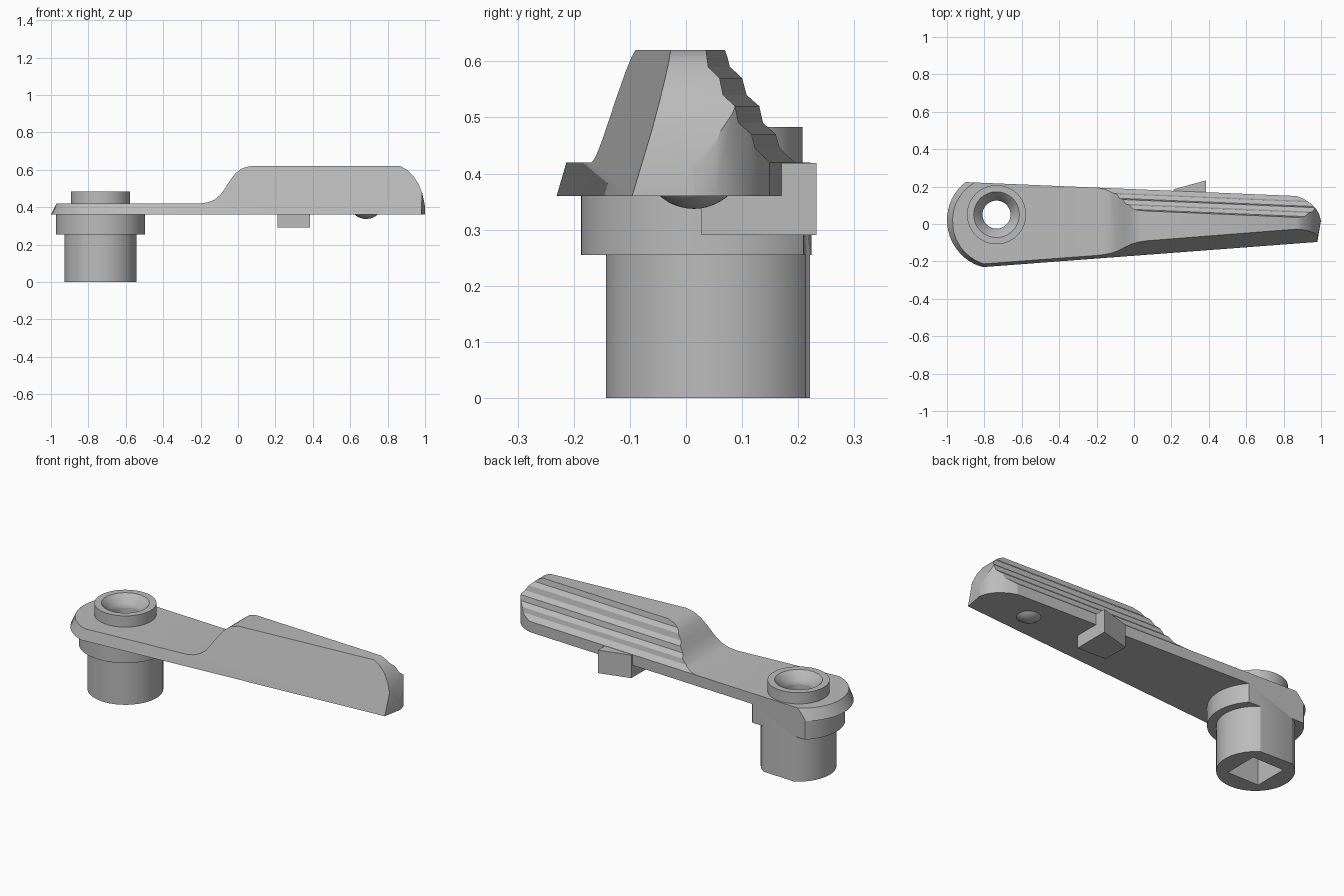
import bpy, bmesh
from math import cos, sin, pi, radians

if "Cube" in bpy.data.objects:
    bpy.data.objects.remove(bpy.data.objects["Cube"])

grey = bpy.data.materials.new("plain grey")
grey.use_nodes = True
grey.diffuse_color = (0.5, 0.5, 0.5, 1)
grey.node_tree.nodes["Principled BSDF"].inputs["Base Color"].default_value = (0.5, 0.5, 0.5, 1)

PIVOT = (-0.735, 0.05)   # axis of the boss
BASE, STEP, TOP = 0.36, 0.42, 0.62


def loft(name, rings):
    """Closed solid through rings of equal length, capped at both ends."""
    bm = bmesh.new()
    loops = [[bm.verts.new(p) for p in ring] for ring in rings]
    n = len(loops[0])
    for a, b in zip(loops, loops[1:]):
        for i in range(n):
            j = (i + 1) % n
            bm.faces.new((a[i], a[j], b[j], b[i]))
    bm.faces.new(loops[0])
    bm.faces.new(loops[-1])
    bmesh.ops.recalc_face_normals(bm, faces=bm.faces)
    mesh = bpy.data.meshes.new(name)
    bm.to_mesh(mesh)
    bm.free()
    obj = bpy.data.objects.new(name, mesh)
    bpy.context.collection.objects.link(obj)
    obj.data.materials.append(grey)
    return obj


def turned(name, profile, sides=64):
    """Stack of circles (radius, z) around the boss axis."""
    return loft(name, [[(PIVOT[0] + r * cos(2 * pi * i / sides),
                         PIVOT[1] + r * sin(2 * pi * i / sides), z)
                        for i in range(sides)] for r, z in profile])


def select(obj):
    bpy.ops.object.select_all(action='DESELECT')
    obj.select_set(True)
    bpy.context.view_layer.objects.active = obj


def combine(obj, tool, operation):
    mod = obj.modifiers.new("cut", 'BOOLEAN')
    mod.operation, mod.solver, mod.object = operation, 'EXACT', tool
    select(obj)
    bpy.ops.object.modifier_apply(modifier=mod.name)


def back_edge(x):
    return 0.217 - 0.042 * (x - PIVOT[0])


# Lever side silhouette
side = [(-1.1, BASE), (-1.1, STEP), (-0.2, STEP), (-0.16, 0.426), (-0.125, 0.44),
        (-0.095, 0.465), (-0.07, 0.5), (-0.045, 0.54), (-0.015, 0.58), (0.02, 0.607),
        (0.065, TOP), (0.866, TOP), (0.9, 0.602), (0.935, 0.57), (0.965, 0.525),
        (0.985, 0.475), (0.997, 0.42), (1.0, 0.4), (1.0, BASE)]
lever = loft("lever", [[(x, y, z) for x, z in side] for y in (-0.5, 0.5)])


# Plan outline, drawn in towards the top along the front and the round end
def plan(z):
    h = z - BASE
    ring = []
    for i in range(25):
        t = i / 24
        a = radians(254.5 - 150 * t)
        r = 0.26 - h * (0.3 + 0.2 * min(1, 2 * t))
        ring.append((-0.74 + r * cos(a), 0.02 + r * sin(a), z))
    ring += [(x, y, z) for x, y in
             [(-0.6, 0.45), (0.75, 0.4), (0.87, 0.149), (0.91, 0.133), (0.945, 0.11),
              (0.972, 0.083), (0.99, 0.053), (1.0, 0.015)]]
    ring.append((0.98 + 0.035 * h, -0.096 + 0.3 * h, z))
    return ring


outline = loft("outline_tool", [plan(0.3), plan(0.7)])

# Stepped grip ridges and flat back, running parallel to the back edge
grip = [(0, -0.1), (0, STEP), (0.024, 0.445), (0.03, 0.47), (0.052, 0.49), (0.058, 0.52),
        (0.08, 0.54), (0.087, 0.57), (0.108, 0.59), (0.114, TOP), (0.13, 0.7),
        (0.9, 0.7), (0.9, -0.1)]
ridges = loft("ridge_tool", [[(x, back_edge(x) - d, z) for d, z in grip]
                             for x in (-1.3, 1.3)])

# Boss, collar and bore
boss = turned("pivot_boss", [(0.193, 0), (0.193, 0.255), (0.2375, 0.255), (0.2375, BASE)])
collar = turned("top_collar", [(0.158, 0.4), (0.158, 0.483)])
bore = turned("bore_tool", [(0.075, -0.1), (0.075, 0.42), (0.082, 0.44),
                            (0.122, 0.483), (0.14, 0.5)])
s = 0.096
socket = loft("socket_tool", [[(PIVOT[0] + i * s, PIVOT[1] + j * s, z) for i, j in
                               ((-1, -1), (1, -1), (1, 1), (-1, 1))] for z in (-0.1, 0.3)])

combine(lever, outline, 'INTERSECT')
combine(lever, ridges, 'INTERSECT')
combine(boss, ridges, 'INTERSECT')
combine(boss, socket, 'DIFFERENCE')
for part in (lever, boss, collar):
    combine(part, bore, 'DIFFERENCE')
for tool in (outline, ridges, bore, socket):
    bpy.data.objects.remove(tool)

# Stop tab under the back edge
tab = loft("stop_tab", [[(x, y, z) for x, y in
                         ((0.21, 0.035), (0.385, 0.028), (0.385, 0.233), (0.21, 0.185))]
                        for z in (0.29, 0.419)])

# Detent bump under the tip
bpy.ops.mesh.primitive_uv_sphere_add(segments=32, ring_count=24, radius=0.092,
                                     location=(0.685, 0.014, 0.429))
bump = bpy.context.object
bump.name = "detent_bump"
bump.data.materials.append(grey)

for part in (lever, boss, collar, tab, bump):
    select(part)
    bpy.ops.object.shade_smooth_by_angle(angle=radians(28))
